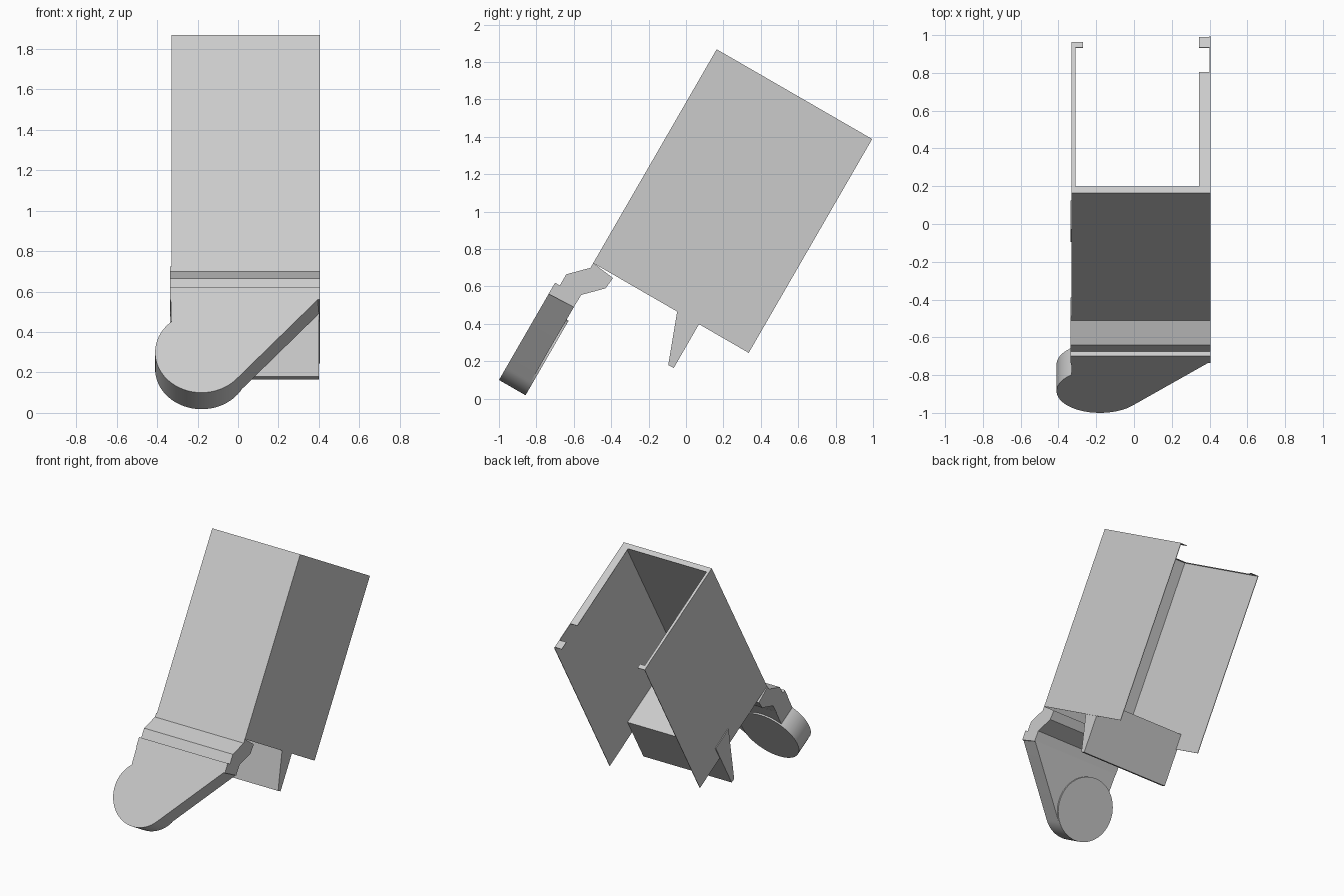
import bpy, bmesh, math
from mathutils import Vector

cube = bpy.data.objects.get("Cube")
if cube:
    bpy.data.objects.remove(cube, do_unlink=True)

grey = bpy.data.materials.new("plain_grey")
grey.use_nodes = True
grey.diffuse_color = (0.6, 0.6, 0.6, 1)
grey.node_tree.nodes["Principled BSDF"].inputs["Base Color"].default_value = (0.6, 0.6, 0.6, 1)

# Tilted frame of the case: "rise" runs up the front wall, "depth" runs backwards
ORIGIN = Vector((0, -0.496, 0.725))
RISE = Vector((0, 0.5, math.sqrt(0.75)))
DEPTH = Vector((0, math.sqrt(0.75), -0.5))
THIN = 0.004


def place(x, depth, rise):
    return ORIGIN + Vector((x, 0, 0)) + DEPTH * depth + RISE * rise


def prism(name, outline, low, high, to_world, smooth=False):
    """Extrude a 2D outline between two levels and place it in the world."""
    bm = bmesh.new()
    rings = [[bm.verts.new(to_world(a, b, h)) for a, b in outline] for h in (low, high)]
    bm.faces.new(rings[0])
    bm.faces.new(rings[1])
    n = len(outline)
    for i in range(n):
        j = (i + 1) % n
        bm.faces.new((rings[0][i], rings[0][j], rings[1][j], rings[1][i]))
    bmesh.ops.recalc_face_normals(bm, faces=bm.faces)
    mesh = bpy.data.meshes.new(name)
    bm.to_mesh(mesh)
    bm.free()
    mesh.materials.append(grey)
    obj = bpy.data.objects.new(name, mesh)
    bpy.context.collection.objects.link(obj)
    if smooth:
        bpy.ops.object.select_all(action='DESELECT')
        obj.select_set(True)
        bpy.context.view_layer.objects.active = obj
        bpy.ops.object.shade_smooth_by_angle(angle=math.radians(30))
    return obj


def slab(name, x, depth, rise):
    """Box aligned with the tilted case, given as three ranges."""
    corners = [(x[0], depth[0]), (x[1], depth[0]), (x[1], depth[1]), (x[0], depth[1])]
    return prism(name, corners, *rise, lambda a, b, h: place(a, b, h))


def side_profile(name, outline, x_low, x_high):
    """Extrude a y-z profile across the width."""
    return prism(name, outline, x_low, x_high, lambda a, b, h: Vector((h, a, b)))


RIGHT, LEFT, TOP = -0.33, 0.405, 1.32

# Thin case walls
slab("front_wall", (RIGHT, LEFT), (0, THIN), (-0.03, TOP))
slab("left_wall", (LEFT - THIN, LEFT), (0, 0.96), (0, TOP))
slab("right_wall", (RIGHT, RIGHT + THIN), (0, 0.924), (0, TOP))

# Folded lips round the top opening
lip = (TOP - THIN, TOP)
slab("front_lip", (RIGHT, LEFT), (0, 0.04), lip)
slab("left_lip", (0.345, LEFT), (0, 0.739), lip)
slab("left_lip_end", (0.345, LEFT), (0.889, 0.953), lip)
slab("right_lip", (RIGHT, -0.31), (0, 0.924), lip)
slab("right_lip_end", (RIGHT, -0.27), (0.889, 0.924), lip)

# Recessed floor and the wedge tab hanging below it
slab("floor", (RIGHT, LEFT - THIN), (0, 0.65), (0.1, 0.11))
side_profile("rear_tab", [(-0.095, 0.18), (-0.065, 0.165), (0.125, 0.495), (-0.028, 0.583)],
             RIGHT - 0.006, LEFT - THIN)

# Bent neck joining the case to the foot
side_profile("neck", [(-0.496, 0.725), (-0.51, 0.70), (-0.64, 0.665), (-0.675, 0.605),
                      (-0.70, 0.62), (-0.735, 0.56), (-0.60, 0.49), (-0.56, 0.555),
                      (-0.43, 0.59), (-0.39, 0.645)], RIGHT - 0.006, LEFT)

# Foot plate with rounded tip, and the disc at its end
CX, CR, RADIUS = -0.18, -0.563, 0.23


def arc(start, end, steps):
    angles = [math.radians(start + (end - start) * i / steps) for i in range(steps + 1)]
    return [(CX + RADIUS * math.cos(a), CR + RADIUS * math.sin(a)) for a in angles]


def foot_frame(a, b, h):
    return place(a, h, b)


plate = [(RIGHT - 0.003, -0.25), (LEFT, -0.25)] + arc(-41.2, -229.3, 36)
prism("foot_plate", plate, -0.124, 0.028, foot_frame, smooth=True)
prism("foot_disc", arc(0, 354.375, 63), -0.123, 0.04, foot_frame, smooth=True)
